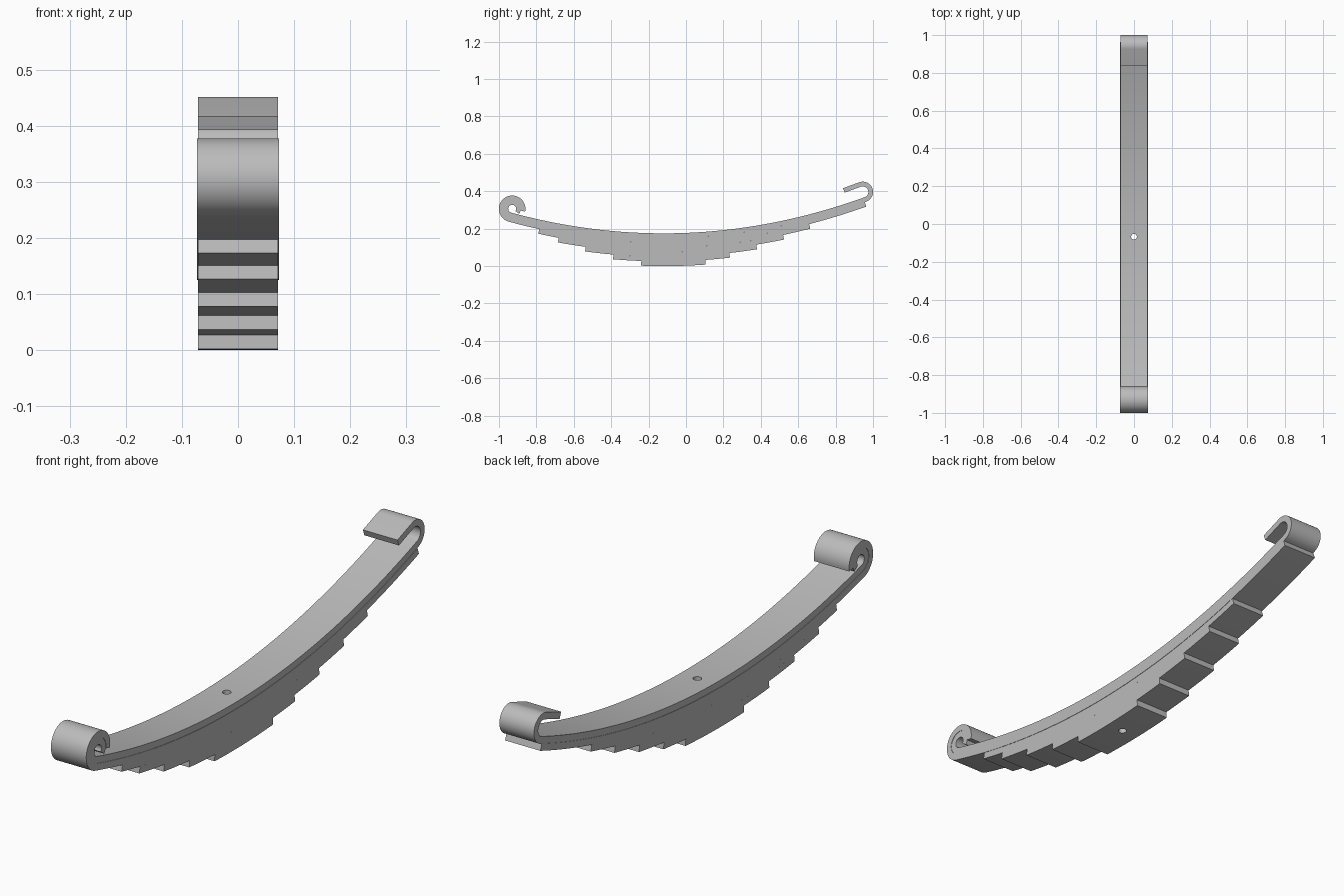
import bpy, bmesh, math

if "Cube" in bpy.data.objects:
    bpy.data.objects.remove(bpy.data.objects["Cube"])

T = 0.025                           # leaf thickness
K, C, TOP = 0.167, -0.12, 0.175     # camber curve of the top leaf's upper face
BOLT_Y = -0.067

steel = bpy.data.materials.new("spring steel grey")
steel.diffuse_color = (0.5, 0.5, 0.5, 1)
steel.use_nodes = True
steel.node_tree.nodes["Principled BSDF"].inputs["Base Color"].default_value = steel.diffuse_color


def camber(y):
    """Point on the upper face and its downward normal."""
    a = math.atan(2 * K * (y - C))
    return (y, TOP + K * (y - C) ** 2), (math.sin(a), -math.cos(a))


def camber_path(y0, y1, n=48):
    return [camber(y0 + (y1 - y0) * i / n) for i in range(n + 1)]


def arc_path(centre, r, a0, a1, n=40):
    out = []
    for i in range(n + 1):
        a = math.radians(a0 + (a1 - a0) * i / n)
        d = (math.cos(a), math.sin(a))
        out.append(((centre[0] + r * d[0], centre[1] + r * d[1]), d))
    return out


def foot(y, off):
    """Where a lower-edge position y lies on the upper camber curve."""
    return (y + off * 2 * K * C) / (1 + off * 2 * K)


def make_leaf(name, path, index, half_width):
    bm = bmesh.new()
    rings = []
    for (y, z), (ny, nz) in path:
        ring = []
        for x, o in ((-1, index), (1, index), (1, index + 1), (-1, index + 1)):
            ring.append(bm.verts.new((x * half_width, y + ny * o * T, z + nz * o * T)))
        rings.append(ring)
    for a, b in zip(rings, rings[1:]):
        for j in range(4):
            k = (j + 1) % 4
            bm.faces.new((a[j], a[k], b[k], b[j]))
    bm.faces.new(rings[0])
    bm.faces.new(rings[-1][::-1])
    bmesh.ops.recalc_face_normals(bm, faces=bm.faces)
    me = bpy.data.meshes.new(name)
    bm.to_mesh(me)
    bm.free()
    me.materials.append(steel)
    ob = bpy.data.objects.new(name, me)
    bpy.context.collection.objects.link(ob)
    return ob


# rolled eye at the front end, open hook at the rear end
EYE_Y, EYE_R = -0.935, 0.021
HOOK_Y, HOOK_R = 0.955, 0.03


def eye_path(start):
    p, n = camber(EYE_Y)
    c = (p[0] - EYE_R * n[0], p[1] - EYE_R * n[1])
    end = math.degrees(math.atan2(n[1], n[0])) + 360
    return arc_path(c, EYE_R, start, end)[:-1]


p, n = camber(HOOK_Y)
hc = (p[0] - HOOK_R * n[0], p[1] - HOOK_R * n[1])
hook = arc_path(hc, HOOK_R, math.degrees(math.atan2(n[1], n[0])), 110, 28)[1:]
(hy, hz), hn = hook[-1]
hook.append(((hy - hn[1] * 0.092, hz + hn[0] * 0.092), hn))

leaves = [
    make_leaf("main_leaf", eye_path(-35) + camber_path(EYE_Y, HOOK_Y) + hook, 0, 0.0715),
    make_leaf("wrapper_leaf", eye_path(-12) + camber_path(EYE_Y, foot(0.965, 2 * T)), 1, 0.073),
]

# shorter leaves stacked below
spans = [(-0.79, 0.665), (-0.685, 0.525), (-0.54, 0.38), (-0.39, 0.235), (-0.24, 0.105)]
for i, (a, b) in enumerate(spans, 2):
    off = (i + 1) * T
    leaves.append(make_leaf(f"leaf_{i + 1}", camber_path(foot(a, off), foot(b, off)), i, 0.0715))

# centre bolt hole through every leaf
bpy.ops.mesh.primitive_cylinder_add(vertices=24, radius=0.015, depth=0.6,
                                    location=(0, BOLT_Y, 0.1))
cutter = bpy.context.object
cutter.name = "bolt_hole_cutter"
cutter.data.materials.append(steel)
cutter.hide_render = True
for ob in leaves:
    bpy.ops.object.select_all(action='DESELECT')
    ob.select_set(True)
    bpy.context.view_layer.objects.active = ob
    m = ob.modifiers.new("bolt_hole", 'BOOLEAN')
    m.operation, m.solver, m.object = 'DIFFERENCE', 'EXACT', cutter
    bpy.ops.object.modifier_apply(modifier=m.name)
    bpy.ops.object.shade_smooth_by_angle(angle=math.radians(30))
bpy.data.objects.remove(cutter)
